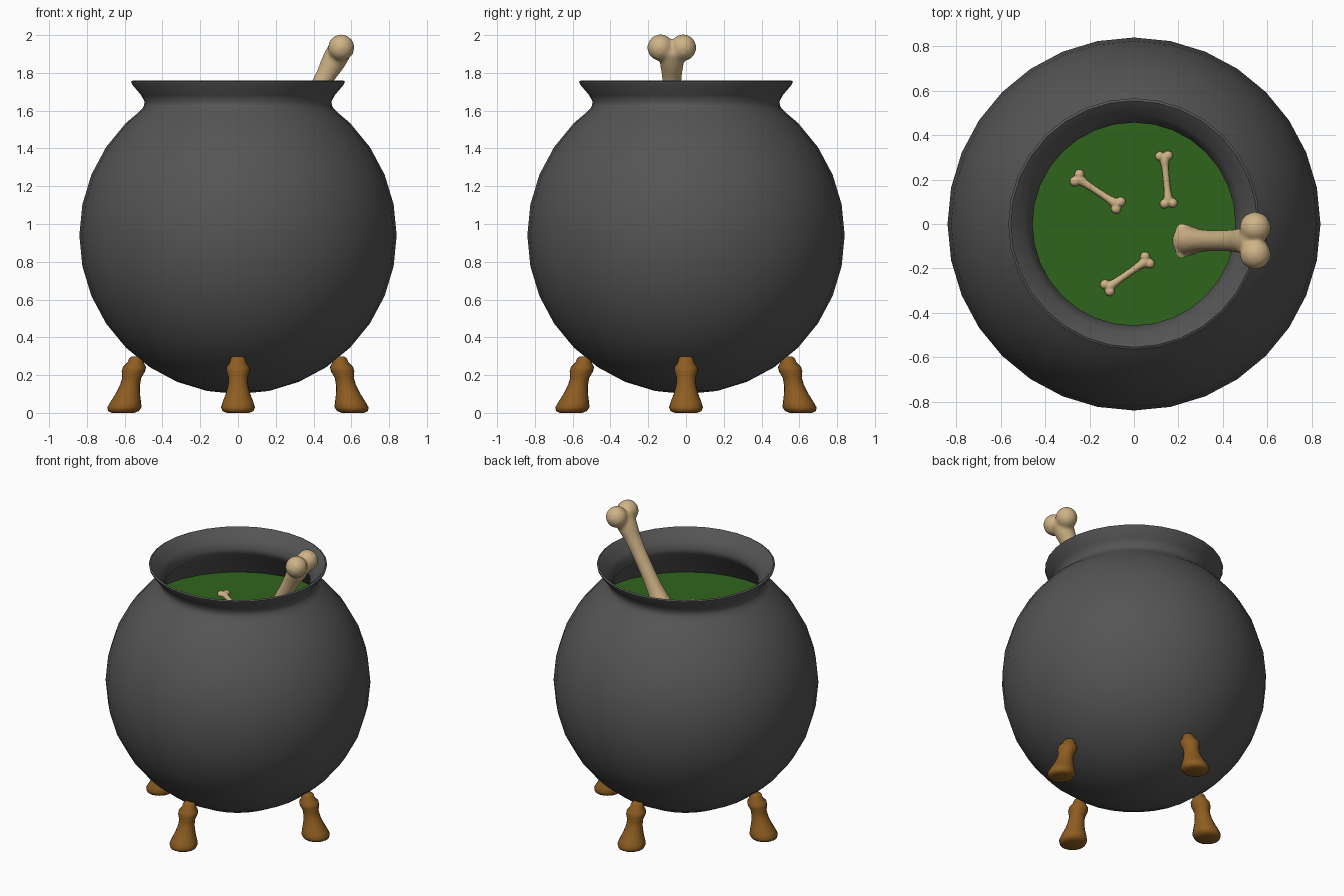
import bpy, bmesh, math
from mathutils import Vector, Matrix

if "Cube" in bpy.data.objects:
    bpy.data.objects.remove(bpy.data.objects["Cube"])


def material(name, rgb):
    m = bpy.data.materials.new(name)
    m.diffuse_color = (*rgb, 1)
    m.use_nodes = True
    m.node_tree.nodes["Principled BSDF"].inputs["Base Color"].default_value = m.diffuse_color
    return m


IRON = material("iron", (0.09, 0.09, 0.09))
BREW = material("brew", (0.03, 0.13, 0.012))
BONE = material("bone", (0.62, 0.45, 0.24))
WOOD = material("wood", (0.27, 0.11, 0.015))


def add_object(name, bm, mat, angle=180):
    me = bpy.data.meshes.new(name)
    bm.to_mesh(me)
    bm.free()
    ob = bpy.data.objects.new(name, me)
    bpy.context.collection.objects.link(ob)
    me.materials.append(mat)
    bpy.ops.object.select_all(action='DESELECT')
    ob.select_set(True)
    bpy.context.view_layer.objects.active = ob
    bpy.ops.object.shade_smooth_by_angle(angle=math.radians(angle))
    return ob


def lathe(bm, profile, segs):
    """Spin (radius, z) points around the z axis."""
    verts = [bm.verts.new((r, 0, z)) for r, z in profile]
    edges = [bm.edges.new(p) for p in zip(verts, verts[1:])]
    bmesh.ops.spin(bm, geom=verts + edges, axis=(0, 0, 1), cent=(0, 0, 0),
                   steps=segs, angle=2 * math.pi)
    bmesh.ops.remove_doubles(bm, verts=bm.verts, dist=1e-4)
    bmesh.ops.recalc_face_normals(bm, faces=bm.faces)


# Pot: round belly, pinched neck, flared lip, inner wall
R, CZ = 0.84, 0.94
belly = [(R * math.cos(a), CZ + R * math.sin(a))
         for a in (math.radians(-90 + 11.25 * k) for k in range(13))]
neck = [(0.525, 1.592), (0.5, 1.62), (0.494, 1.648), (0.515, 1.685), (0.56, 1.738),
        (0.566, 1.755), (0.555, 1.761), (0.538, 1.748), (0.49, 1.695),
        (0.457, 1.65), (0.47, 1.605), (0.55, 1.525)]
inner = [(0.8 * math.cos(a), CZ + 0.8 * math.sin(a))
         for a in (math.radians(33.75 - 11.25 * k) for k in range(12))]
bm = bmesh.new()
lathe(bm, belly + neck + inner, 32)
add_object("cauldron", bm, IRON, 60)

# Liquid surface
bm = bmesh.new()
bmesh.ops.create_circle(bm, cap_ends=True, segments=32, radius=0.655,
                        matrix=Matrix.Translation((0, 0, 1.395)))
add_object("liquid", bm, BREW)

# Four splayed turned legs
leg_profile = [(0, 0.005), (0.06, 0.005), (0.082, 0.015), (0.09, 0.035), (0.082, 0.06),
               (0.065, 0.105), (0.053, 0.15), (0.05, 0.19), (0.062, 0.225),
               (0.061, 0.248), (0.043, 0.272), (0.04, 0.29), (0.032, 0.302), (0, 0.305)]
for i, name in enumerate(("right", "back", "left", "front")):
    bm = bmesh.new()
    lathe(bm, leg_profile, 20)
    for v in bm.verts:
        v.co.x += 0.61 - 0.25 * v.co.z
        v.co.z = (v.co.z - 0.005)
    bm.transform(Matrix.Rotation(i * math.pi / 2, 4, 'Z'))
    add_object(name + "_leg", bm, WOOD)

# Bone of unit length along z: shaft plus two knobs per end, fused by remeshing
bm = bmesh.new()
half = [(0.057, 0), (0.058, 0.12), (0.064, 0.22), (0.078, 0.32), (0.08, 0.41), (0, 0.425)]
lathe(bm, [(r, -z) for r, z in half[:0:-1]] + half, 24)
for end in (-1, 1):
    for side in (-1, 1):
        bmesh.ops.create_uvsphere(bm, u_segments=20, v_segments=12, radius=0.085,
                                  matrix=Matrix.Translation((0, side * 0.072, end * 0.418)))
big = add_object("large_bone", bm, BONE)
mod = big.modifiers.new("fuse", 'REMESH')
mod.mode, mod.voxel_size, mod.use_smooth_shade = 'VOXEL', 0.014, True
mod = big.modifiers.new("soften", 'SMOOTH')
mod.factor, mod.iterations = 0.5, 6
bpy.ops.object.modifier_apply(modifier="fuse")
bpy.ops.object.modifier_apply(modifier="soften")
if not big.data.materials:
    big.data.materials.append(BONE)

# Large bone leaning on the rim
tilt = Matrix.Rotation(math.radians(29), 4, 'Y')
big.matrix_world = Matrix.Translation((0.378, -0.075, 1.63)) @ tilt @ Matrix.Scale(0.83, 4)

# Small bones floating flat on the liquid
ends = [((-0.275, 0.22), (-0.052, 0.072)), ((0.133, 0.328), (0.158, 0.072)),
        ((-0.138, -0.3), (0.078, -0.15))]
for i, (a, b) in enumerate(ends):
    a, b = Vector((*a, 1.4)), Vector((*b, 1.4))
    d = b - a
    ob = bpy.data.objects.new(f"small_bone_{i + 1}", big.data)
    bpy.context.collection.objects.link(ob)
    ob.matrix_world = (Matrix.Translation((a + b) / 2)
                       @ Matrix.Rotation(math.atan2(d.y, d.x), 4, 'Z')
                       @ Matrix.Rotation(math.pi / 2, 4, 'Y')
                       @ Matrix.Scale(d.length, 4))
